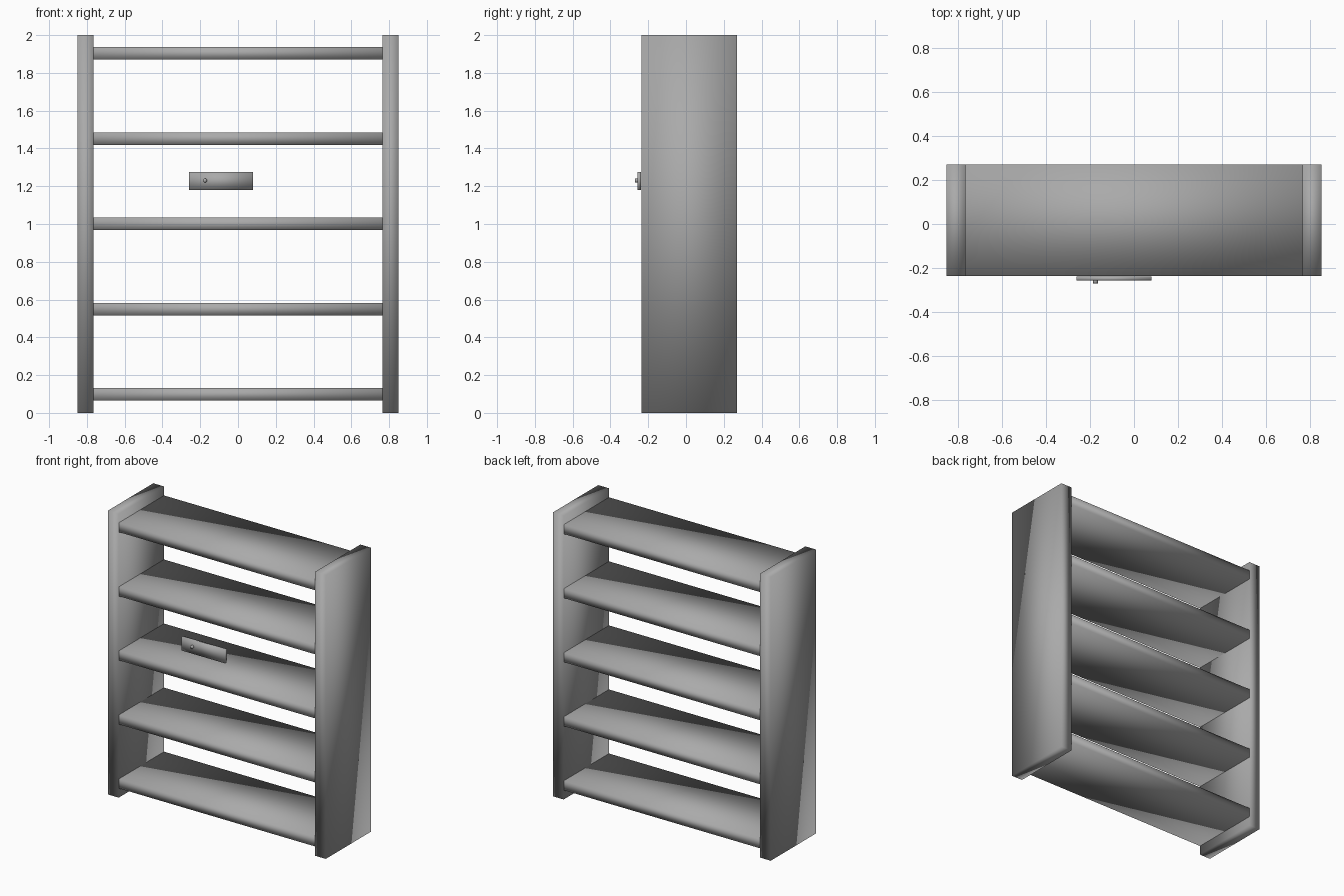
import bpy, bmesh
from math import pi
from mathutils import Matrix, Vector

cube = bpy.data.objects.get("Cube")
if cube:
    bpy.data.objects.remove(cube, do_unlink=True)

# One grey finish for the whole bookcase
GREY = (0.4, 0.4, 0.4, 1.0)
grey = bpy.data.materials.new("grey_finish")
grey.use_nodes = True
grey.diffuse_color = GREY
grey.node_tree.nodes["Principled BSDF"].inputs["Base Color"].default_value = GREY


def add_object(name, bm):
    bmesh.ops.recalc_face_normals(bm, faces=bm.faces)
    for face in bm.faces:
        face.smooth = True
    mesh = bpy.data.meshes.new(name)
    bm.to_mesh(mesh)
    bm.free()
    mesh.materials.append(grey)
    obj = bpy.data.objects.new(name, mesh)
    bpy.context.collection.objects.link(obj)
    return obj


def box(name, low, high):
    """Soft-shaded box between two opposite corners."""
    low, high = Vector(low), Vector(high)
    bm = bmesh.new()
    place = Matrix.Translation((low + high) / 2) @ Matrix.Diagonal((high - low).to_4d())
    bmesh.ops.create_cube(bm, size=1, matrix=place)
    return add_object(name, bm)


FRONT, BACK = -0.236, 0.27
OUTER, INNER, HEIGHT = 0.85, 0.765, 2.0

# Upright side panels
box("right_side_panel", (-OUTER, FRONT, 0), (-INNER, BACK, HEIGHT))
box("left_side_panel", (INNER, FRONT, 0), (OUTER, BACK, HEIGHT))

# Evenly spaced shelves, let into the side panels
GAP = 0.001
for i in range(5):
    z = 0.098 + i * 0.4515
    box(f"shelf_{i + 1}",
        (GAP - OUTER, FRONT + GAP, z - 0.033),
        (OUTER - GAP, BACK - GAP, z + 0.033))

# Small plate across the opening, with a round peg on its front
box("front_plate", (-0.26, -0.257, 1.18), (0.08, -0.239, 1.276))

bm = bmesh.new()
bmesh.ops.create_cone(
    bm, cap_ends=True, segments=16, radius1=0.011, radius2=0.011, depth=0.02,
    matrix=Matrix.Translation((-0.175, -0.26, 1.23)) @ Matrix.Rotation(pi / 2, 4, "X"))
add_object("plate_peg", bm)
